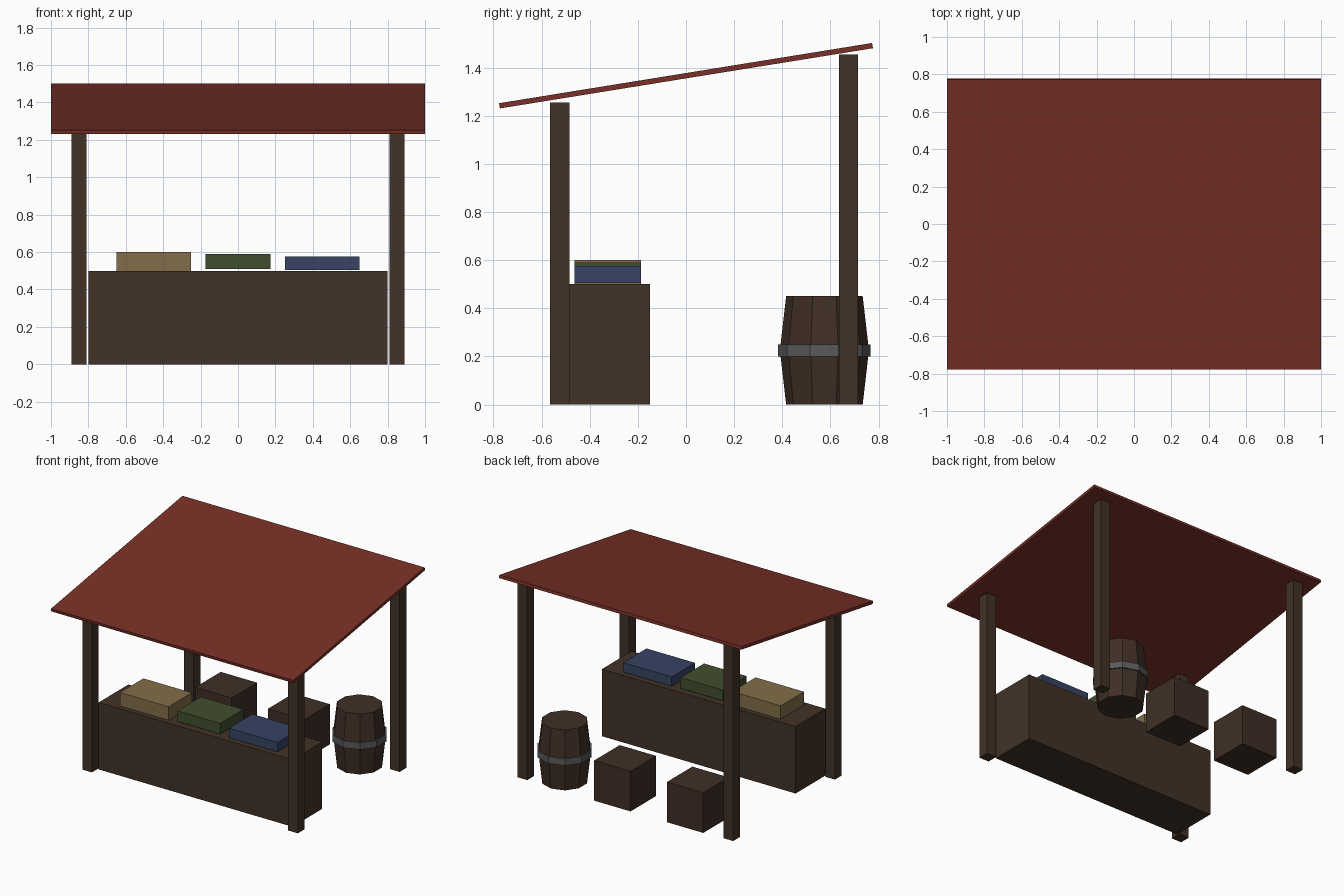
import bpy, bmesh, math
from mathutils import Matrix

if "Cube" in bpy.data.objects:
    bpy.data.objects.remove(bpy.data.objects["Cube"])


def material(name, rgb):
    m = bpy.data.materials.new(name)
    m.diffuse_color = (*rgb, 1.0)
    m.use_nodes = True
    m.node_tree.nodes["Principled BSDF"].inputs["Base Color"].default_value = m.diffuse_color
    return m


WOOD = material("dark wood", (0.053, 0.032, 0.020))
CASK = material("cask wood", (0.050, 0.028, 0.018))
RED = material("red canvas", (0.185, 0.030, 0.020))
TAN = material("tan goods", (0.225, 0.157, 0.066))
GREEN = material("green goods", (0.052, 0.076, 0.026))
BLUE = material("blue goods", (0.038, 0.056, 0.125))
IRON = material("grey iron", (0.098, 0.100, 0.104))


def finish(name, bm, mat, matrix=Matrix()):
    bmesh.ops.recalc_face_normals(bm, faces=bm.faces)
    me = bpy.data.meshes.new(name)
    bm.to_mesh(me)
    bm.free()
    me.materials.append(mat)
    ob = bpy.data.objects.new(name, me)
    ob.matrix_world = matrix
    bpy.context.collection.objects.link(ob)
    return ob


def box(name, centre, size, mat, tilt=0.0):
    bm = bmesh.new()
    bmesh.ops.create_cube(bm, size=1, matrix=Matrix.Diagonal((*size, 1)))
    return finish(name, bm, mat,
                  Matrix.Translation(centre) @ Matrix.Rotation(tilt, 4, 'X'))


def lathe(name, centre, profile, mat, sides=10):
    """Closed faceted solid from (radius, z) rings, one corner on the y axis."""
    bm = bmesh.new()
    rings = []
    for r, z in profile:
        rings.append([bm.verts.new((r * math.sin(math.tau * i / sides),
                                    r * math.cos(math.tau * i / sides), z))
                      for i in range(sides)])
    for a, b in zip(rings, rings[1:]):
        for i in range(sides):
            j = (i + 1) % sides
            bm.faces.new((a[i], a[j], b[j], b[i]))
    bm.faces.new(rings[0])
    bm.faces.new(rings[-1])
    return finish(name, bm, mat, Matrix.Translation(centre))


# Sloping canopy
box("roof", (0, 0, 1.366), (2.0, 1.57, 0.022), RED, tilt=0.16)

# Four posts, taller at the back
for side, sx in (("left", -1), ("right", 1)):
    for end, y, h in (("front", -0.525, 1.255), ("back", 0.675, 1.455)):
        box(f"{end}_{side}_post", (sx * 0.85, y, h / 2), (0.08, 0.08, h), WOOD)

# Counter
box("counter", (0, -0.325, 0.25), (1.6, 0.35, 0.5), WOOD)

# Goods on the counter: x centre, width, bottom, top
for name, x, w, z0, z1, mat in (("tan_goods", -0.45, 0.40, 0.50, 0.60, TAN),
                                ("green_goods", 0.0, 0.35, 0.51, 0.59, GREEN),
                                ("blue_goods", 0.45, 0.40, 0.505, 0.575, BLUE)):
    box(name, (x, -0.325, (z0 + z1) / 2), (w, 0.275, z1 - z0), mat)

# Crates behind the counter
for name, x in (("left_crate", -0.5), ("middle_crate", 0.1)):
    box(name, (x, 0.575, 0.15), (0.3, 0.3, 0.3), CASK)

# Barrel with an iron hoop
lathe("barrel", (0.6, 0.575, 0),
      [(0.159, 0), (0.185, 0.225), (0.159, 0.45)], CASK)
lathe("barrel_hoop", (0.6, 0.575, 0), [(0.192, 0.20), (0.192, 0.25)], IRON)
